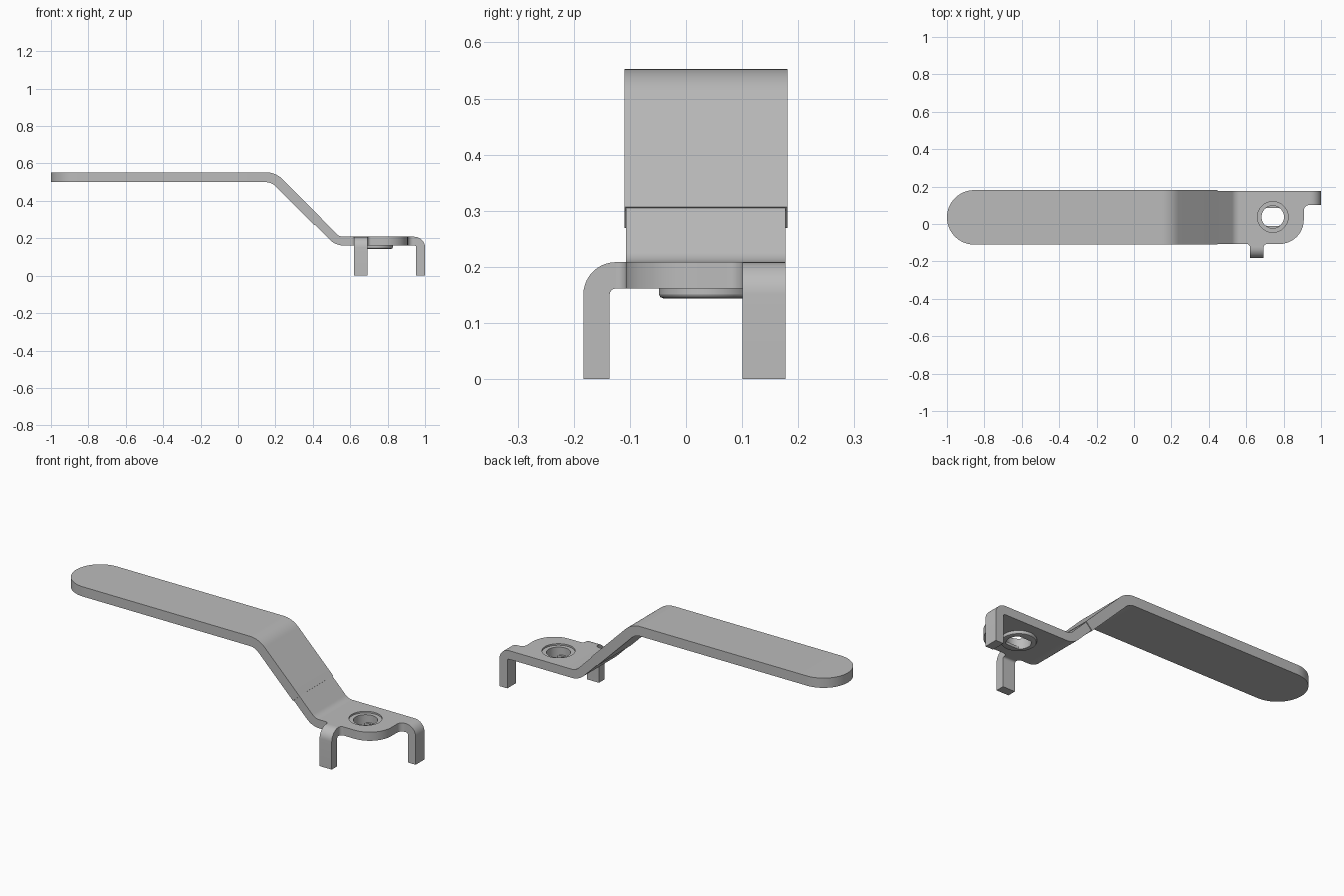
import bpy, bmesh, math
from mathutils import Vector, Matrix

if "Cube" in bpy.data.objects:
    bpy.data.objects.remove(bpy.data.objects["Cube"], do_unlink=True)

steel = bpy.data.materials.new("grey_steel")
steel.use_nodes = True
GREY = (0.50, 0.50, 0.50, 1.0)
steel.diffuse_color = GREY
steel.node_tree.nodes["Principled BSDF"].inputs["Base Color"].default_value = GREY


def finish(name, bm):
    """Turn a bmesh into a named, smooth-by-angle object."""
    bmesh.ops.remove_doubles(bm, verts=bm.verts, dist=1e-5)
    bmesh.ops.recalc_face_normals(bm, faces=bm.faces)
    mesh = bpy.data.meshes.new(name)
    bm.to_mesh(mesh)
    bm.free()
    mesh.materials.append(steel)
    obj = bpy.data.objects.new(name, mesh)
    bpy.context.collection.objects.link(obj)
    bpy.ops.object.select_all(action='DESELECT')
    obj.select_set(True)
    bpy.context.view_layer.objects.active = obj
    bpy.ops.object.shade_smooth_by_angle(angle=math.radians(30))
    return obj


def fillet(corners, steps=10):
    """Round a 2D polyline of (a, b, radius); return (point, tangent) pairs."""
    pts = [Vector(c[:2]) for c in corners]
    out = [(pts[0], (pts[1] - pts[0]).normalized())]
    for i in range(1, len(pts) - 1):
        d1 = (pts[i] - pts[i - 1]).normalized()
        d2 = (pts[i + 1] - pts[i]).normalized()
        r = corners[i][2]
        if r == 0:
            out.append((pts[i], d1))
            continue
        turn = math.atan2(d1.x * d2.y - d1.y * d2.x, d1.dot(d2))
        start = pts[i] - d1 * r * math.tan(abs(turn) / 2)
        centre = start + Vector((-d1.y, d1.x)) * math.copysign(r, turn)
        for k in range(steps + 1):
            rot = Matrix.Rotation(turn * k / steps, 2)
            out.append((centre + rot @ (start - centre), rot @ d1))
    out.append((pts[-1], (pts[-1] - pts[-2]).normalized()))
    return out


def bent_bar(name, stations, thick, place):
    """Sweep a flat bar along stations of (point, tangent, side_a, side_b)."""
    bm = bmesh.new()
    rings = []
    for p, t, a, b in stations:
        n = Vector((-t.y, t.x)) * thick / 2
        rings.append([bm.verts.new(place(q.x, v, q.y))
                      for q, v in ((p + n, a), (p + n, b), (p - n, b), (p - n, a))])
    for r0, r1 in zip(rings, rings[1:]):
        for j in range(4):
            k = (j + 1) % 4
            bm.faces.new((r0[j], r0[k], r1[k], r1[j]))
    bm.faces.new(rings[0])
    bm.faces.new(rings[-1])
    return finish(name, bm)


def along_x(u, v, z):
    return Vector((u, v, z))


def along_front(u, v, z):
    return Vector((v, -u, z))


MID_Y = 0.0355
PLATE_Z, PLATE_T = 0.185, 0.047
PLATE_TOP, PLATE_BOTTOM = PLATE_Z + PLATE_T / 2, PLATE_Z - PLATE_T / 2

# Grip sleeve: rounded end, flat run, bend, then down the slope
R = 0.1455
path = fillet([(-1 + R, 0.5265, 0), (0.19, 0.5265, 0.10), (0.428, 0.2885, 0)])
stations = []
for k in range(20):
    a = math.pi / 2 * k / 20
    stations.append((Vector((-1 + R * (1 - math.cos(a)), 0.5265)), Vector((1, 0)),
                     MID_Y - R * math.sin(a), MID_Y + R * math.sin(a)))
stations += [(p, t, MID_Y - R, MID_Y + R) for p, t in path]
bent_bar("grip_sleeve", stations, 0.053, along_x)

# Slightly thinner steel neck emerging from the sleeve
path = fillet([(0.40, 0.3165, 0), (0.5315, PLATE_Z, 0.08), (0.60, PLATE_Z, 0)])
bent_bar("lever_neck", [(p, t, -0.107, 0.177) for p, t in path], PLATE_T, along_x)

# Mounting plate with a round opening and stubs for the two tabs
HOLE = Vector((0.742, 0.0375))
HOLE_R, SEG = 0.082, 64
outline = [p for p, t in fillet([
    (0.60, -0.107, 0), (0.62, -0.107, 0.018), (0.62, -0.125, 0),
    (0.693, -0.125, 0), (0.693, -0.107, 0.018), (0.908, -0.107, 0.13),
    (0.908, 0.101, 0.028), (0.942, 0.101, 0), (0.942, 0.177, 0), (0.60, 0.177, 0)])]
circle = [Vector((math.cos(2 * math.pi * i / SEG), math.sin(2 * math.pi * i / SEG)))
          for i in range(SEG)]
bm = bmesh.new()
edges = []
for loop in (outline, [HOLE + c * HOLE_R for c in circle]):
    vs = [bm.verts.new((p.x, p.y, PLATE_BOTTOM)) for p in loop]
    edges += [bm.edges.new((vs[i - 1], vs[i])) for i in range(len(vs))]
bmesh.ops.triangle_fill(bm, use_beauty=True, use_dissolve=False, edges=edges)
ext = bmesh.ops.extrude_face_region(bm, geom=bm.faces[:])
bmesh.ops.translate(bm, vec=(0, 0, PLATE_T),
                    verts=[g for g in ext["geom"] if isinstance(g, bmesh.types.BMVert)])
finish("mounting_plate", bm)

# Recessed hub: turned ring whose lower bore has two flats
FLAT = 0.047
rings = [  # radius, height, bore clipped to flats
    (0.082, 0.200, False), (0.060, 0.200, False), (0.060, 0.158, False),
    (0.060, 0.158, True), (0.060, 0.144, True), (0.078, 0.144, False),
    (0.083, 0.146, False), (0.086, 0.151, False), (0.086, PLATE_BOTTOM, False),
    (0.082, PLATE_BOTTOM, False)]
bm = bmesh.new()
loops = []
for r, z, clipped in rings:
    loop = []
    for c in circle:
        y = c.y * r
        if clipped:
            y = max(-FLAT, min(FLAT, y))
        loop.append(bm.verts.new((HOLE.x + c.x * r, HOLE.y + y, z)))
    loops.append(loop)
for i in range(len(loops)):
    a, b = loops[i - 1], loops[i]
    for j in range(SEG):
        bm.faces.new((a[j - 1], a[j], b[j], b[j - 1]))
finish("hub_ring", bm)

# Two stop tabs bent down from the plate
for name, start, side_a, side_b, place in (
        ("end_stop_tab", 0.942, 0.101, 0.177, along_x),
        ("front_stop_tab", 0.125, 0.62, 0.693, along_front)):
    bend = start + 0.0345
    path = fillet([(start, PLATE_Z, 0), (bend, PLATE_Z, 0.0345), (bend, 0, 0)])
    bent_bar(name, [(p, t, side_a, side_b) for p, t in path], PLATE_T, place)
